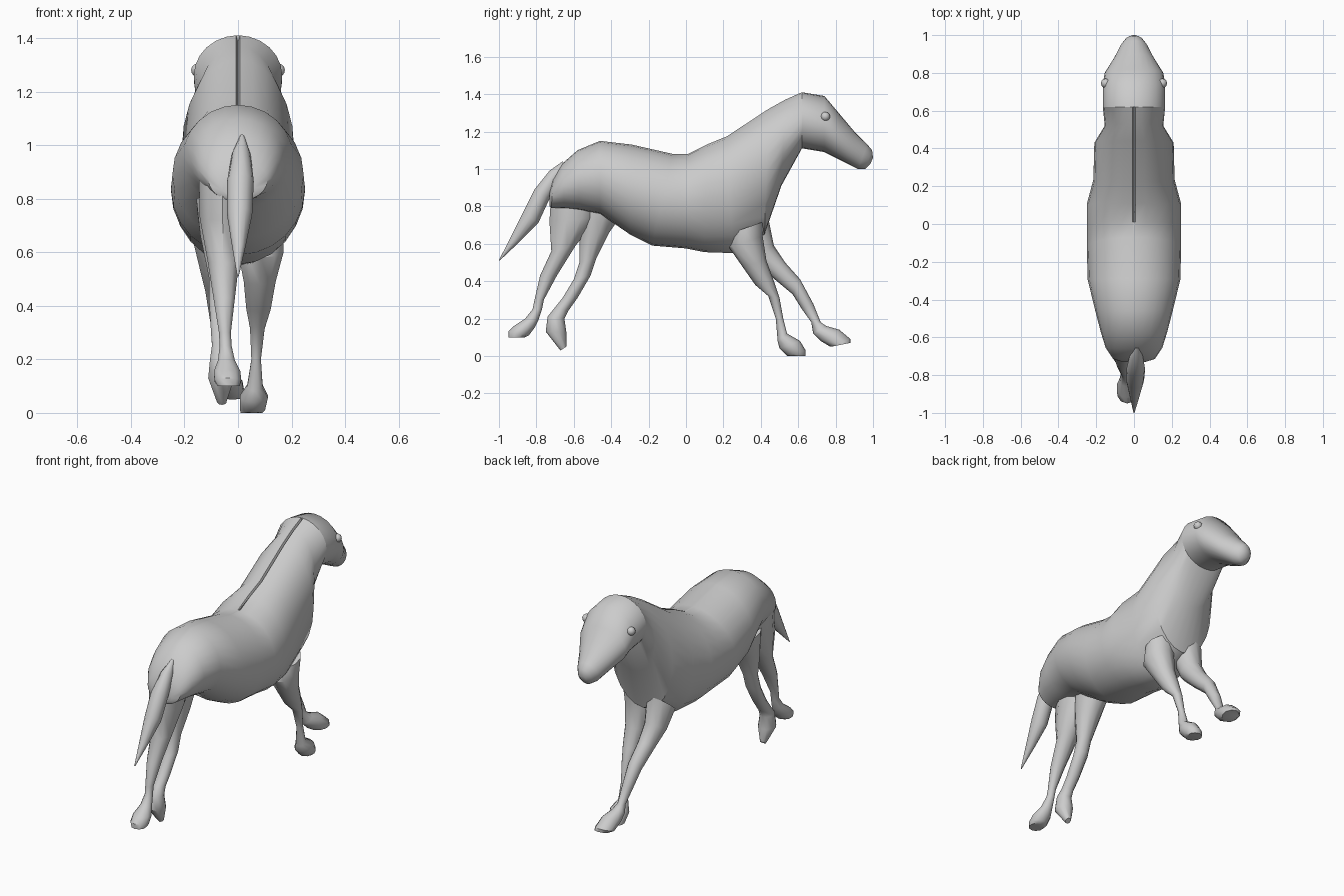
import bpy
import bmesh
from math import cos, sin, tau, hypot, radians

CM = 0.01  # all profile numbers are hundredths of a unit

old_cube = bpy.data.objects.get("Cube")
if old_cube:
    bpy.data.objects.remove(old_cube, do_unlink=True)


def make_material(name, colour):
    material = bpy.data.materials.new(name)
    material.use_nodes = True
    material.diffuse_color = colour
    material.node_tree.nodes["Principled BSDF"].inputs["Base Color"].default_value = colour
    return material


grey = make_material("plain grey", (0.6, 0.6, 0.6, 1))


def finish(bm, name, angle):
    """Turn a bmesh into a smooth shaded object with sharp edges kept."""
    bmesh.ops.recalc_face_normals(bm, faces=bm.faces)
    mesh = bpy.data.meshes.new(name)
    bm.to_mesh(mesh)
    bm.free()
    mesh.materials.append(grey)
    obj = bpy.data.objects.new(name, mesh)
    bpy.context.collection.objects.link(obj)
    bpy.ops.object.select_all(action="DESELECT")
    obj.select_set(True)
    bpy.context.view_layer.objects.active = obj
    bpy.ops.object.shade_smooth_by_angle(angle=radians(angle))
    return obj


def oval(section, x, sides, groove):
    """Points of an oval between a top and a bottom point, half_width wide."""
    top_y, top_z, low_y, low_z, half_width = section
    mid_y, mid_z = (top_y + low_y) / 2, (top_z + low_z) / 2
    arm_y, arm_z = (top_y - low_y) / 2, (top_z - low_z) / 2
    points = []
    for i in range(sides):
        t = tau * i / sides
        points.append((x + half_width * sin(t), mid_y + arm_y * cos(t), mid_z + arm_z * cos(t)))
    if groove is not None:
        # a narrow slot along the crest
        points[0] = (x, top_y, top_z - groove)
        points.insert(1, (x + 0.7, top_y, top_z))
        points.append((x - 0.7, top_y, top_z))
    return points


def loft(name, sections, x_start=0, x_end=0, sides=12, crest=None, angle=40):
    """Skin a row of ovals and close both ends."""
    bm = bmesh.new()
    rings = []
    for i, section in enumerate(sections):
        x = x_start + (x_end - x_start) * i / (len(sections) - 1)
        groove = crest(section[0]) if crest else None
        points = oval(section, x, sides, groove)
        rings.append([bm.verts.new([c * CM for c in p]) for p in points])
    for ring, following in zip(rings, rings[1:]):
        count = len(ring)
        for k in range(count):
            n = (k + 1) % count
            bm.faces.new((ring[k], ring[n], following[n], following[k]))
    bm.faces.new(rings[0])
    bm.faces.new(rings[-1])
    return finish(bm, name, angle)


def leg(name, outline, x_start, x_end):
    """Each outline entry is a rear point and a fore point of the limb."""
    sections = []
    for y1, z1, y2, z2 in outline:
        depth = hypot(y1 - y2, z1 - z2)
        sections.append((y1, z1, y2, z2, min(depth * 0.47, 9)))
    return loft(name, sections, x_start, x_end, sides=10)


# Trunk and neck, from rump to poll
loft("body_and_neck", [
    (-73, 88, -73, 80, 6),
    (-71, 95, -72, 79, 11),
    (-66, 103, -65, 79, 15),
    (-58, 110, -57, 78, 17.5),
    (-46, 115, -46, 76, 20.5),
    (-29, 113, -30, 65, 24.5),
    (-7, 108, -18, 59, 25),
    (1, 108, 0, 57.5, 25),
    (11, 113, 10, 55.5, 25),
    (22, 117.5, 25, 55, 21.5),
    (44, 132, 42, 65, 21),
    (53, 137, 51, 91, 15.5),
    (62, 141, 62, 111, 16.5),
], sides=24, crest=lambda y: 2.5 if y > 10 else 0)

# Head, from poll to muzzle
loft("head", [
    (62, 141, 62, 111, 16.5),
    (74, 139, 74, 109, 16.5),
    (82, 129.5, 78, 107, 15.5),
    (90, 120, 86, 103, 10.5),
    (97, 113, 92, 100, 7),
    (99.5, 110, 96, 100, 4.5),
    (100, 106, 98.5, 102.5, 2),
], sides=24, angle=50)

# Fore legs
leg("left_fore_leg", [
    (25, 66, 42, 72),
    (23, 58, 41, 64),
    (30, 48, 43, 51),
    (37, 38, 47, 40),
    (44, 32, 50, 31),
    (48, 20, 52, 20),
    (49, 8, 54, 12),
    (50, 4, 61, 8),
    (54, 0, 64, 3),
    (55, 0, 64, 0),
], 9, 5)
leg("right_fore_leg", [
    (30, 62, 44, 74),
    (35, 52, 47, 59),
    (45, 43, 53, 50),
    (57, 33, 61, 41),
    (62, 25, 68, 28),
    (67, 18, 72, 18),
    (68, 12, 75, 16),
    (72, 8, 82, 14),
    (77, 5, 88, 9),
    (78, 5, 88, 7),
], -9, -2)

# Hind legs
leg("right_hind_leg", [
    (-72, 88, -44, 86),
    (-73, 72, -47, 74),
    (-72, 56, -59, 59),
    (-78, 43, -69, 43),
    (-81, 30, -76, 30),
    (-82, 25, -77, 25),
    (-86, 20, -79, 19),
    (-92, 16, -81, 15),
    (-95, 13, -84, 11),
    (-95, 10, -86, 10),
], -6, -3.5)
leg("left_hind_leg", [
    (-58, 82, -34, 76),
    (-57, 66, -41, 66),
    (-57, 50, -48, 52),
    (-60, 41, -51, 43),
    (-66, 31, -58, 31),
    (-70, 26, -63, 24),
    (-74, 21, -65, 20),
    (-75, 13, -64, 13),
    (-68, 4, -64, 6),
    (-67, 3, -64, 5),
], -7, -6)

# Tail
loft("tail", [
    (-66, 104, -64, 101, 1),
    (-73, 99, -67, 94, 3.5),
    (-81, 89, -73, 84, 5),
    (-87, 77, -79, 71, 4.7),
    (-94, 63, -89, 61, 2.5),
    (-100, 51.2, -99.6, 51, 0.3),
], 1.5, 0)

# Eyes
for side, name in ((1, "left_eye"), (-1, "right_eye")):
    bm = bmesh.new()
    bmesh.ops.create_uvsphere(bm, u_segments=12, v_segments=8, radius=0.025)
    bmesh.ops.translate(bm, verts=bm.verts, vec=(side * 0.15, 0.745, 1.28))
    finish(bm, name, 40)
